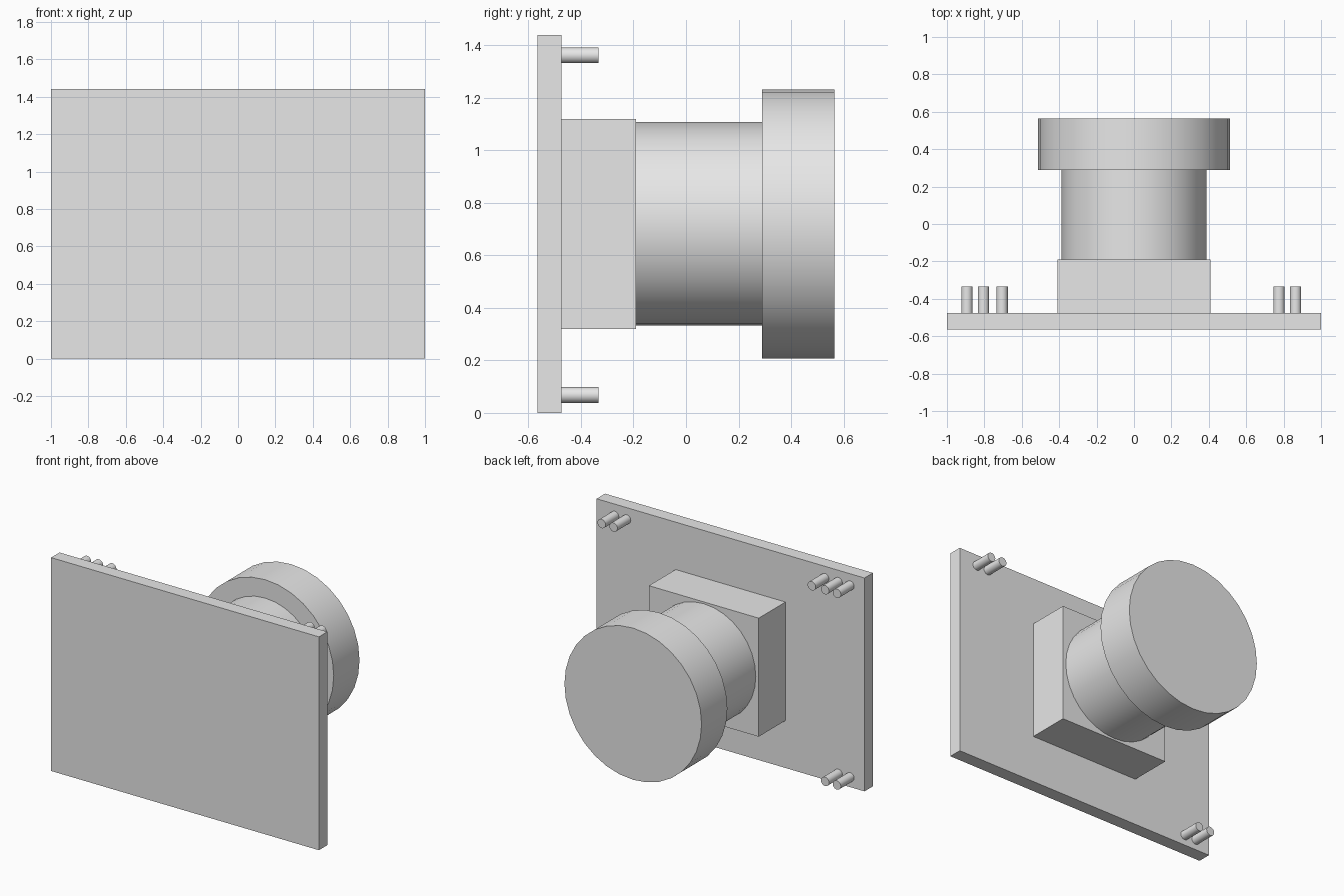
import bpy
import math

cube = bpy.data.objects.get("Cube")
if cube:
    bpy.data.objects.remove(cube, do_unlink=True)

# Single grey finish
grey = bpy.data.materials.new("light_grey")
grey.use_nodes = True
grey.diffuse_color = (0.8, 0.8, 0.8, 1)
grey.node_tree.nodes["Principled BSDF"].inputs["Base Color"].default_value = (0.8, 0.8, 0.8, 1)

MID_Z = 0.72
PLATE_FRONT, PLATE_BACK = -0.565, -0.475
BLOCK_BACK, NECK_BACK, HEAD_BACK = -0.19, 0.29, 0.565
PIN_BACK = -0.333


def box(name, width, height, y0, y1):
    bpy.ops.mesh.primitive_cube_add(size=1, location=(0, (y0 + y1) / 2, MID_Z))
    ob = bpy.context.object
    ob.name = name
    ob.scale = (width, y1 - y0, height)
    bpy.ops.object.transform_apply(location=False, rotation=False, scale=True)
    ob.data.materials.append(grey)


def rod(name, radius, x, z, y0, y1, sides=32):
    bpy.ops.mesh.primitive_cylinder_add(
        vertices=sides, radius=radius, depth=y1 - y0,
        location=(x, (y0 + y1) / 2, z), rotation=(math.pi / 2, 0, 0))
    ob = bpy.context.object
    ob.name = name
    bpy.ops.object.shade_smooth_by_angle(angle=math.radians(35))
    ob.data.materials.append(grey)


# Mounting plate and square housing
box("mounting_plate", 2.0, 2 * MID_Z, PLATE_FRONT, PLATE_BACK)
box("housing_block", 0.82, 0.8, PLATE_BACK, BLOCK_BACK)

# Round neck and wide head
rod("neck", 0.388, 0, MID_Z, BLOCK_BACK, NECK_BACK)
rod("head", 0.512, 0, MID_Z, NECK_BACK, HEAD_BACK)

# Pin groups in three corners
pin_groups = {
    "upper_right_pin": (1.362, (-0.893, -0.805, -0.705)),
    "upper_left_pin": (1.362, (0.775, 0.864)),
    "lower_right_pin": (0.068, (-0.893, -0.805)),
}
for name, (z, xs) in pin_groups.items():
    for i, x in enumerate(xs, 1):
        rod(f"{name}_{i}", 0.03, x, z, PLATE_BACK, PIN_BACK)
